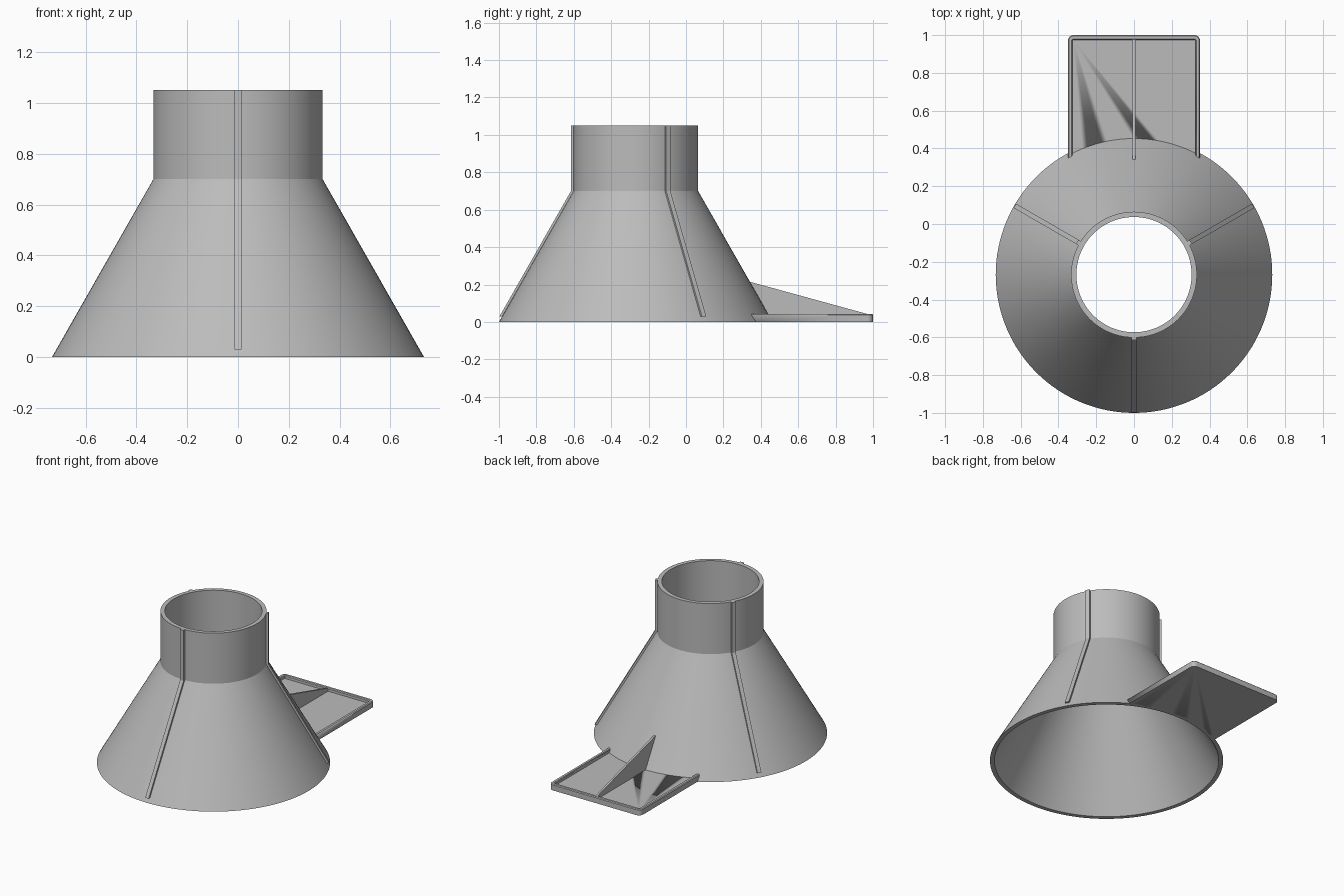
import bpy, bmesh
from math import radians, cos, sin, pi
from mathutils import Matrix, Vector

if "Cube" in bpy.data.objects:
    bpy.data.objects.remove(bpy.data.objects["Cube"])

grey = bpy.data.materials.new("plain grey")
grey.use_nodes = True
GREY = (0.5, 0.5, 0.5, 1)
grey.diffuse_color = GREY
grey.node_tree.nodes["Principled BSDF"].inputs["Base Color"].default_value = GREY

AXIS_Y = -0.268                    # centre line of the funnel
R_BASE, R_NECK = 0.732, 0.333
SHOULDER, TOP, WALL = 0.70, 1.05, 0.028


def make_object(name, bm, smooth=True):
    bmesh.ops.recalc_face_normals(bm, faces=bm.faces)
    mesh = bpy.data.meshes.new(name)
    bm.to_mesh(mesh)
    bm.free()
    mesh.materials.append(grey)
    obj = bpy.data.objects.new(name, mesh)
    bpy.context.collection.objects.link(obj)
    if smooth:
        bpy.ops.object.select_all(action="DESELECT")
        obj.select_set(True)
        bpy.context.view_layer.objects.active = obj
        bpy.ops.object.shade_smooth_by_angle(angle=radians(25))
    return obj


def lathe(name, profile):
    """Spin a closed (radius, z) profile around the funnel axis."""
    bm = bmesh.new()
    verts = [bm.verts.new((r, 0, z)) for r, z in profile]
    edges = [bm.edges.new((a, b)) for a, b in zip(verts, verts[1:] + verts[:1])]
    bmesh.ops.spin(bm, geom=verts + edges, cent=(0, 0, 0), axis=(0, 0, 1),
                   angle=2 * pi, steps=128, use_merge=True)
    bmesh.ops.remove_doubles(bm, verts=bm.verts, dist=0.0001)
    bmesh.ops.translate(bm, verts=bm.verts, vec=(0, AXIS_Y, 0))
    return make_object(name, bm)


def prism(points, direction):
    """Extrude a flat polygon of 3D points along a direction."""
    bm = bmesh.new()
    face = bm.faces.new([bm.verts.new(p) for p in points])
    new = bmesh.ops.extrude_face_region(bm, geom=[face])["geom"]
    moved = [v for v in new if isinstance(v, bmesh.types.BMVert)]
    bmesh.ops.translate(bm, verts=moved, vec=direction)
    return bm


def cone_radius(z):
    return R_BASE + (R_NECK - R_BASE) * z / SHOULDER


# Hollow funnel: flared skirt and straight neck
lathe("funnel", [(R_BASE, 0), (R_NECK, SHOULDER), (R_NECK, TOP),
                 (R_NECK - WALL, TOP), (R_NECK - WALL, SHOULDER),
                 (R_BASE - WALL, 0)])

# Three raised ribs following the outer wall
RIB_W, RIB_OUT, RIB_IN, RIB_END = 0.026, 0.014, 0.01, 0.03
outer = [(cone_radius(RIB_END), RIB_END), (R_NECK, SHOULDER), (R_NECK, TOP)]
rib_profile = ([(r + RIB_OUT, z) for r, z in outer]
               + [(r - RIB_IN, z) for r, z in reversed(outer)])
for name, angle in (("front_rib", -90), ("left_rib", 30), ("right_rib", 150)):
    bm = prism([(r, -RIB_W / 2, z) for r, z in rib_profile], (0, RIB_W, 0))
    bm.transform(Matrix.Translation((0, AXIS_Y, 0))
                 @ Matrix.Rotation(radians(angle), 4, "Z"))
    make_object(name, bm, smooth=False)

# Cutter that trims the tray and gusset to the skirt
inset = 0.008
cutter = lathe("skirt_cutter", [(0, -0.1), (cone_radius(-0.1) - inset, -0.1),
                                (cone_radius(0.5) - inset, 0.5), (0, 0.5)])
cutter.hide_render = True
cutter.hide_viewport = True


def trim(obj):
    mod = obj.modifiers.new("trim to skirt", "BOOLEAN")
    mod.operation = "DIFFERENCE"
    mod.object = cutter
    mod.solver = "EXACT"


def tray_outline(half, back, radius, front, z):
    """Rectangle outline with the two rear corners rounded."""
    pts = [(-half, front, z), (half, front, z)]
    for sx, start in ((1, 0), (-1, 90)):
        for i in range(7):
            a = radians(start + 15 * i)
            pts.append((sx * (half - radius) + radius * cos(a),
                        back - radius + radius * sin(a), z))
    return pts


# Rear tray: thin floor with a raised rim on three sides
HALF, RIM, FLOOR, RIM_TOP, START = 0.35, 0.025, 0.02, 0.042, 0.2
EDGE = 0.005
levels = [(0, 0), (0, RIM_TOP - EDGE), (EDGE, RIM_TOP),
          (RIM - EDGE, RIM_TOP), (RIM, RIM_TOP - EDGE), (RIM, FLOOR)]
bm = bmesh.new()
loops = [[bm.verts.new(p) for p in
          tray_outline(HALF - d, 1 - d, max(0.03 - d, 0.004), START + d, z)]
         for d, z in levels]
for low, high in zip(loops, loops[1:]):
    for i in range(len(low)):
        j = (i + 1) % len(low)
        bm.faces.new((low[i], low[j], high[j], high[i]))
bm.faces.new(loops[0])
bm.faces.new(loops[-1])
trim(make_object("rear_tray", bm))

# Triangular gusset between tray and skirt
GUSSET_W = 0.014
slope = Vector((0, 0.62, -0.17))
tip = Vector((-GUSSET_W / 2, 0.978, 0.04))
high = tip - slope * 1.2
bm = prism([tip, high, (high.x, high.y, 0.012), (tip.x, tip.y, 0.012)],
           (GUSSET_W, 0, 0))
trim(make_object("tray_gusset", bm, smooth=False))
